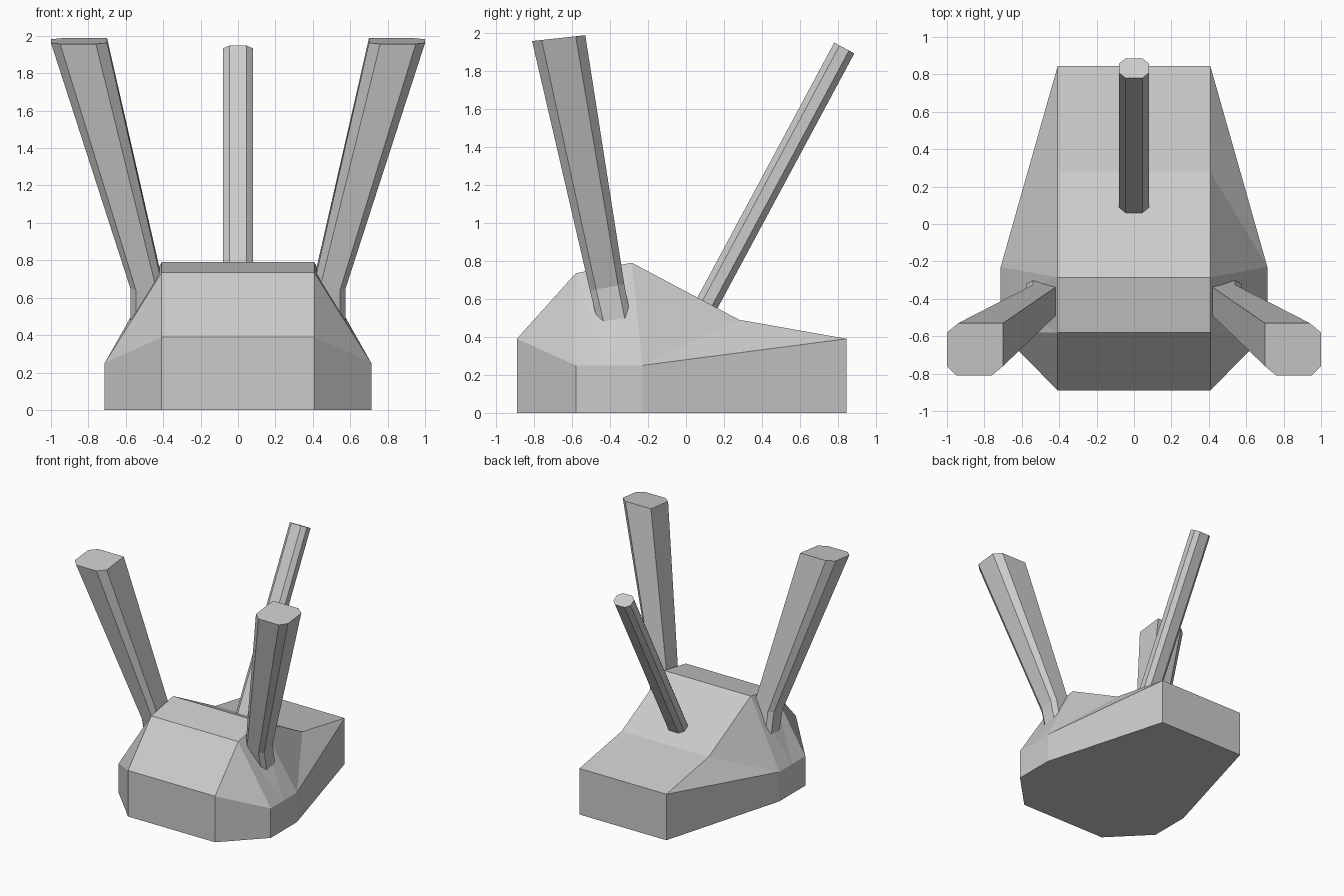
import bpy, bmesh
from mathutils import Vector

if "Cube" in bpy.data.objects:
    bpy.data.objects.remove(bpy.data.objects["Cube"])


def finish(name, bm):
    bmesh.ops.remove_doubles(bm, verts=bm.verts, dist=0.0005)
    bmesh.ops.recalc_face_normals(bm, faces=bm.faces)
    me = bpy.data.meshes.new(name)
    bm.to_mesh(me)
    bm.free()
    ob = bpy.data.objects.new(name, me)
    bpy.context.collection.objects.link(ob)
    return ob


def add_face(bm, points):
    bm.faces.new([bm.verts.new(p) for p in points])


def loft(name, rings):
    """Skin a list of equal-length rings and cap both ends."""
    bm = bmesh.new()
    n = len(rings[0])
    for a, b in zip(rings, rings[1:]):
        for i in range(n):
            j = (i + 1) % n
            add_face(bm, (a[i], a[j], b[j], b[i]))
    add_face(bm, rings[0])
    add_face(bm, rings[-1])
    return finish(name, bm)


# Base body: spine profile (y, z) and the side outline, built for both halves
W, S = 0.408, 0.713
profile = [(-0.89, 0), (-0.89, 0.39), (-0.58, 0.735), (-0.285, 0.79),
           (0.28, 0.49), (0.845, 0.39), (0.845, 0)]
bm = bmesh.new()
for s in (1, -1):
    p = [(s * W, y, z) for y, z in profile]
    mid = [(0, y, z) for y, z in profile]
    front_lo, front_hi = (s * S, -0.58, 0), (s * S, -0.58, 0.25)
    rear_lo, rear_hi = (s * S, -0.23, 0), (s * S, -0.23, 0.25)
    centre_hi = (s * S, -0.405, 0.25)
    for i in range(6):
        add_face(bm, (mid[i], mid[i + 1], p[i + 1], p[i]))
    for f in ((p[0], p[1], front_hi, front_lo),
              (front_lo, front_hi, centre_hi, rear_hi, rear_lo),
              (rear_lo, rear_hi, p[5], p[6]),
              (p[1], p[2], front_hi),
              (p[2], centre_hi, front_hi),
              (p[2], p[3], centre_hi),
              (p[3], rear_hi, centre_hi),
              (p[3], p[4], rear_hi),
              (p[4], p[5], rear_hi),
              (mid[0], p[0], front_lo, rear_lo, p[6], mid[6])):
        add_face(bm, f)
finish("base_body", bm)

# Two front posts: chamfered section, flaring outward, bent at the foot
section = [(-1, 1), (-1, -0.64), (-0.6, -1), (0.67, -1), (1, -0.64), (1, 0.64), (0.6, 1)]


def post_ring(side, cx, cy, cz, hx, hy, tilt):
    return [(side * (cx + u * hx), cy + v * hy, cz + v * hy * tilt) for u, v in section]


for side, label in ((1, "right"), (-1, "left")):
    loft("front_post_" + label, [
        post_ring(side, 0.488, -0.35, 0.36, 0.085, 0.085, 0.1),
        post_ring(side, 0.488, -0.415, 0.66, 0.087, 0.09, 0.2),
        post_ring(side, 0.85, -0.67, 1.972, 0.15, 0.14, 0.11)])

# Rear rod: chamfered straight bar leaning backwards
axis = Vector((0, 0.473, 0.881))
across = Vector((0, 0.881, -0.473))
end = Vector((0, 0.833, 1.92))
octagon = [(-0.08, -0.028), (-0.045, -0.06), (0.045, -0.06), (0.08, -0.028),
           (0.08, 0.028), (0.045, 0.06), (-0.045, 0.06), (-0.08, 0.028)]
loft("rear_rod", [[end - axis * d + Vector((x, 0, 0)) + across * t for x, t in octagon]
                  for d in (1.75, 0)])
